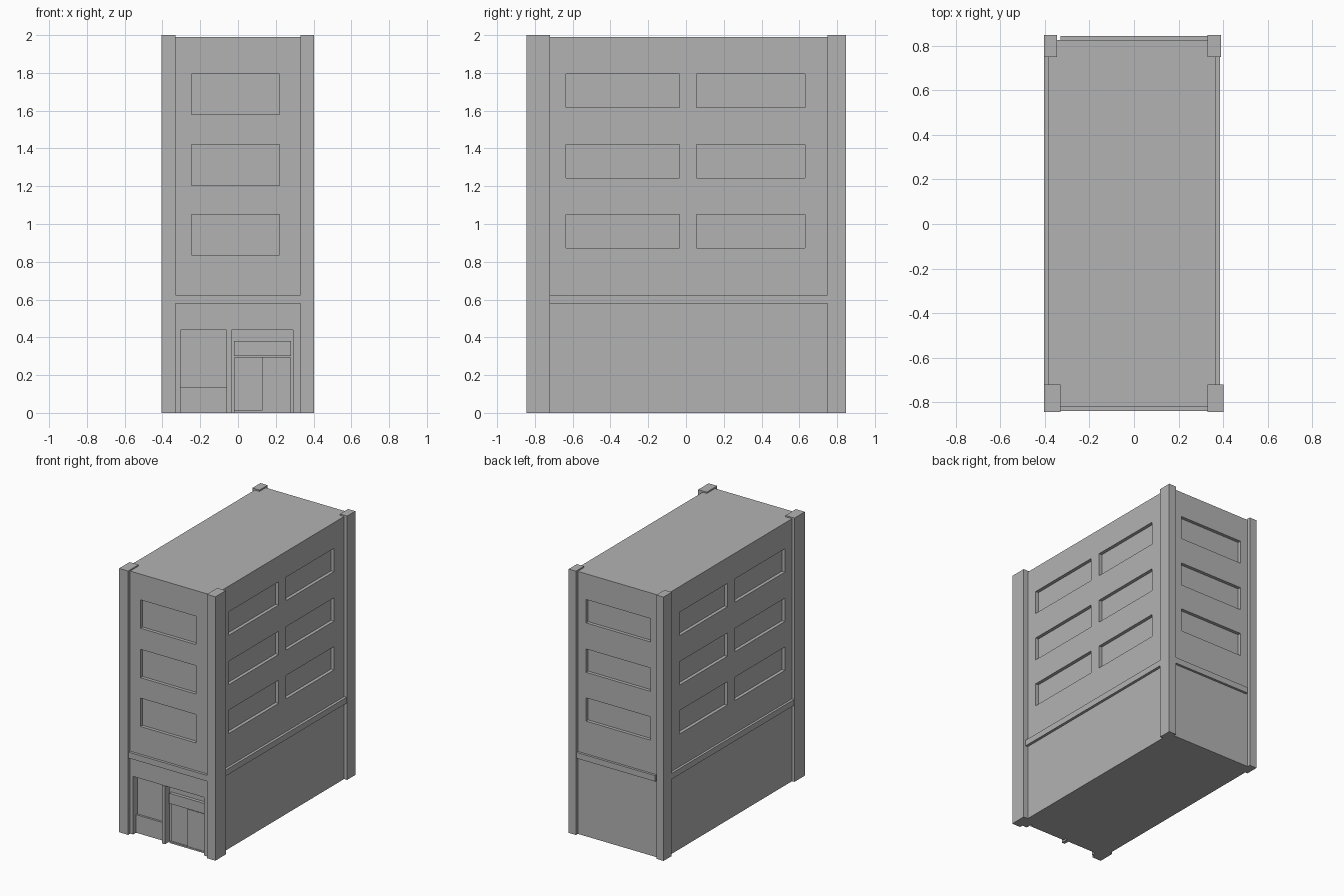
import bpy
import bmesh
from mathutils import Vector

cube = bpy.data.objects.get("Cube")
if cube:
    bpy.data.objects.remove(cube, do_unlink=True)

grey = bpy.data.materials.new("plain grey")
grey.use_nodes = True
GREY = (0.45, 0.45, 0.45, 1)
grey.diffuse_color = GREY
grey.node_tree.nodes["Principled BSDF"].inputs["Base Color"].default_value = GREY


def boxes(name, spans):
    """One object from boxes, each given as (x0, x1), (y0, y1), (z0, z1)."""
    bm = bmesh.new()
    for span in spans:
        low, high = (Vector(c) for c in zip(*span))
        for v in bmesh.ops.create_cube(bm, size=1)["verts"]:
            v.co = Vector(a + (b - a) * (c + 0.5) for a, b, c in zip(low, high, v.co))
    mesh = bpy.data.meshes.new(name)
    bm.to_mesh(mesh)
    bm.free()
    mesh.materials.append(grey)
    obj = bpy.data.objects.new(name, mesh)
    bpy.context.collection.objects.link(obj)
    return obj


# Wall planes of the main block
LEFT, RIGHT, FRONT, BACK = -0.385, 0.365, -0.82, 0.825
DEPTH = 0.025
SHOP = FRONT + 0.05
walls = boxes("walls", [((LEFT, RIGHT), (FRONT, BACK), (0, 1.99))])

# Window recesses on three floors, and the shopfront recess
cuts = [((-0.305, 0.29), (-1, SHOP), (-0.1, 0.44))]
for top in (1.05, 1.42, 1.795):
    low = (top - 0.177, top)
    cuts.append(((-0.245, 0.22), (-1, FRONT + DEPTH), (top - 0.215, top)))
    cuts.append(((-0.28, 0.26), (BACK - DEPTH, 1), low))
    for bay in ((-0.635, -0.035), (0.055, 0.63)):
        cuts.append(((-1, LEFT + DEPTH), bay, low))
        cuts.append(((RIGHT - DEPTH, 1), bay, low))
cutter = boxes("recess_cutter", cuts)
cutter.hide_render = True
mod = walls.modifiers.new("recesses", "BOOLEAN")
mod.operation = "DIFFERENCE"
mod.solver = "EXACT"
mod.object = cutter
bpy.context.view_layer.objects.active = walls
bpy.ops.object.modifier_apply(modifier=mod.name)
bpy.data.objects.remove(cutter, do_unlink=True)

# Corner pillars
front_span, back_span = (-0.845, -0.72), (0.75, 0.848)
boxes("front_right_pillar", [((-0.405, -0.33), front_span, (0, 2))])
boxes("front_left_pillar", [((0.33, 0.402), front_span, (0, 2))])
boxes("back_right_pillar", [((-0.405, -0.345), back_span, (0, 2))])
boxes("back_left_pillar", [((0.33, 0.39), back_span, (0, 2))])

# Ledge above the ground floor
band = (0.58, 0.625)
boxes("front_ledge", [((-0.33, 0.33), (-0.84, FRONT + 0.01), band)])
boxes("back_ledge", [((-0.33, 0.33), (BACK - 0.01, 0.843), band)])
boxes("right_ledge", [((-0.403, LEFT + 0.01), (-0.72, 0.75), band)])
boxes("left_ledge", [((RIGHT - 0.01, 0.385), (-0.72, 0.75), band)])

# Shopfront
boxes("shop_post", [((-0.06, -0.035), (FRONT - 0.005, SHOP + 0.01), (0, 0.44))])
boxes("shop_window_base", [((-0.305, -0.06), (SHOP - 0.015, SHOP + 0.01), (0, 0.137))])
boxes("door_header", [((-0.02, 0.28), (SHOP - 0.025, SHOP + 0.01), (0.302, 0.38))])
boxes("door_rail", [((-0.02, 0.28), (SHOP - 0.02, SHOP + 0.01), (0, 0.012))])
boxes("door_leaf_right", [((-0.018, 0.13), (SHOP - 0.008, SHOP + 0.01), (0.012, 0.295))])
boxes("door_leaf_left", [((0.127, 0.278), (SHOP - 0.016, SHOP + 0.01), (0.012, 0.295))])
